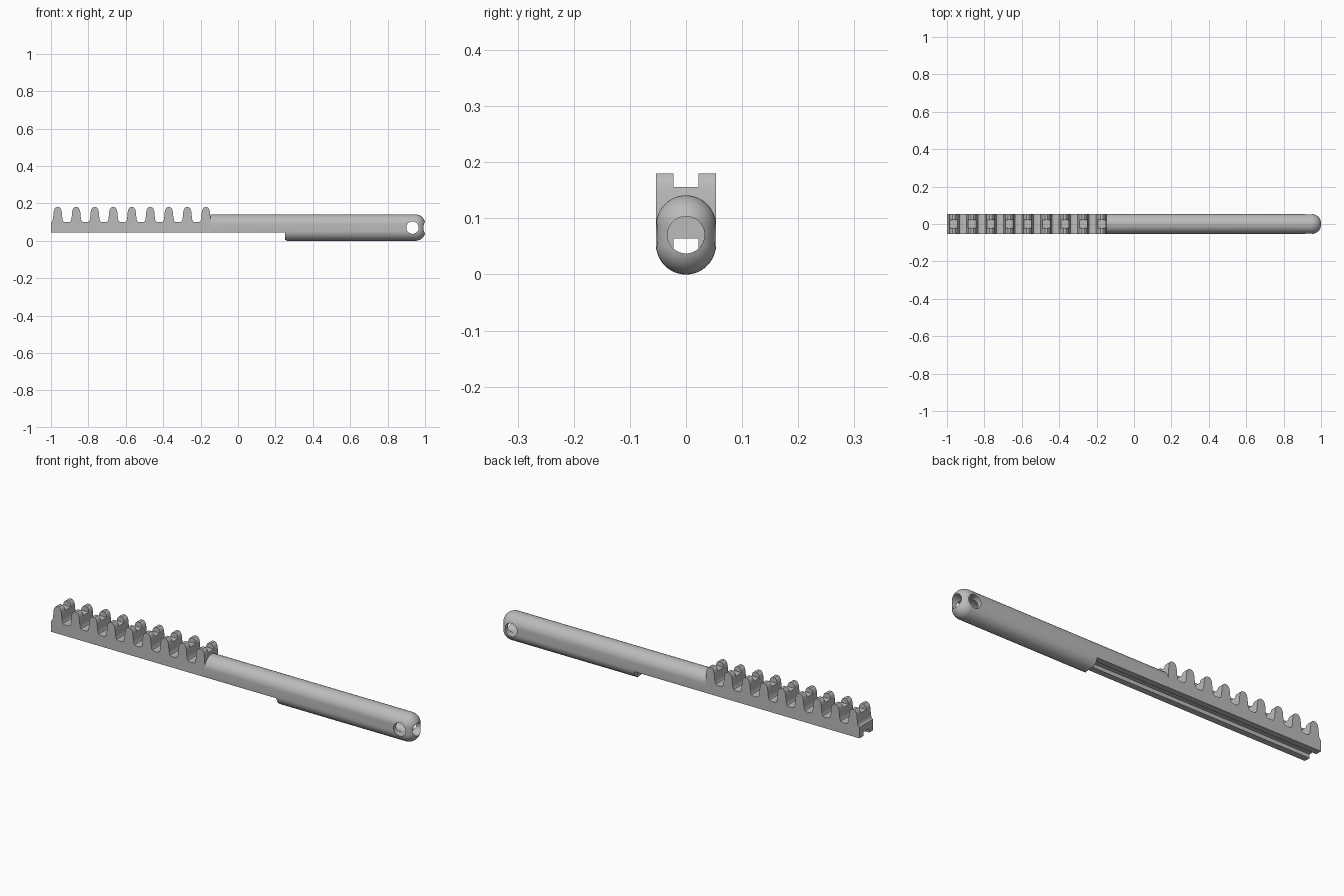
import bpy, bmesh, math
from mathutils import Matrix

cube = bpy.data.objects.get("Cube")
if cube:
    bpy.data.objects.remove(cube)

gray = bpy.data.materials.new("plain gray")
gray.use_nodes = True
gray.diffuse_color = (0.5, 0.5, 0.5, 1)
gray.node_tree.nodes["Principled BSDF"].inputs["Base Color"].default_value = (0.5, 0.5, 0.5, 1)

R = 0.0535            # half width of the bar
LOW, HIGH = R, 0.0875  # centres of the lower and upper rounding
MID = (LOW + HIGH) / 2
JOIN, STEP = -0.147, 0.25
BASE = 0.045          # underside of the rack


def finish(bm, name):
    bmesh.ops.recalc_face_normals(bm, faces=bm.faces)
    mesh = bpy.data.meshes.new(name)
    bm.to_mesh(mesh)
    bm.free()
    mesh.materials.append(gray)
    obj = bpy.data.objects.new(name, mesh)
    bpy.context.collection.objects.link(obj)
    return obj


def box(name, lo, hi):
    bm = bmesh.new()
    size = [b - a for a, b in zip(lo, hi)]
    centre = [(a + b) / 2 for a, b in zip(lo, hi)]
    bmesh.ops.create_cube(bm, size=1, matrix=Matrix.Translation(centre) @ Matrix.Diagonal((*size, 1)))
    return finish(bm, name)


def rod(name, centre, length, axis):
    bm = bmesh.new()
    turn = Matrix.Rotation(math.pi / 2, 4, axis)
    bmesh.ops.create_cone(bm, cap_ends=True, segments=48, radius1=0.033, radius2=0.033,
                          depth=length, matrix=Matrix.Translation(centre) @ turn)
    return finish(bm, name)


def cut(obj, cutters):
    bpy.context.view_layer.objects.active = obj
    for c in cutters:
        mod = obj.modifiers.new("cut", "BOOLEAN")
        mod.operation, mod.solver, mod.object = "DIFFERENCE", "EXACT", c
        bpy.ops.object.modifier_apply(modifier=mod.name)
        bpy.data.objects.remove(c)


def channel():
    return box("channel_cutter", (-1.1, -0.0225, -0.1), (STEP + 0.01, 0.0225, 0.064))


# Toothed rack: side outline with nine rounded teeth, pulled across the width
half = [(0.037, 0.1), (0.031, 0.103), (0.027, 0.11), (0.0245, 0.125), (0.0215, 0.155),
        (0.019, 0.166), (0.014, 0.175), (0.007, 0.18)]
tooth = [(-x, z) for x, z in half] + half[::-1]
centres = [-0.964 + 0.099 * i for i in range(9)]
outline = [(-1, BASE), (-1, 0.1)]
for c in centres:
    outline += [(c + x, z) for x, z in tooth if -1 < c + x < JOIN]
outline += [(JOIN, outline[-1][1] - 0.01), (JOIN, BASE)]
bm = bmesh.new()
face = bm.faces.new([bm.verts.new((x, -R, z)) for x, z in outline])
side = bmesh.ops.extrude_face_region(bm, geom=[face])["geom"]
bmesh.ops.translate(bm, vec=(0, 2 * R, 0), verts=[v for v in side if isinstance(v, bmesh.types.BMVert)])
rack = finish(bm, "toothed_rack")
cut(rack, [channel(), box("notch_cutter", (-1.1, -0.0225, 0.156), (0, 0.0225, 0.3))])

# Handle: tall rounded section with a domed end
bm = bmesh.new()
rings = [(JOIN, R)]
for i in range(12):
    a = math.radians(i * 7.8)
    rings.append((1.002 - R + R * math.sin(a), R * math.cos(a)))
loops = []
for x, r in rings:
    loop = []
    for centre, start in ((HIGH, 0), (LOW, math.pi)):
        for k in range(25):
            a = start + math.pi * k / 24
            loop.append(bm.verts.new((x, r * math.cos(a), centre + r * math.sin(a))))
    loops.append(loop)
for a, b in zip(loops, loops[1:]):
    for k in range(len(a)):
        n = (k + 1) % len(a)
        bm.faces.new((a[k], a[n], b[n], b[k]))
bm.faces.new(loops[0])
bm.faces.new(loops[-1])
handle = finish(bm, "handle")

# End bore, cross hole, open underside and its channel
cut(handle, [
    rod("bore_cutter", ((STEP + 1.1) / 2, 0, MID), 1.1 - STEP, "Y"),
    rod("cross_hole_cutter", (0.933, 0, MID), 0.3, "X"),
    box("underside_cutter", (-0.5, -0.1, -0.1), (STEP, 0.1, BASE)),
    channel(),
])

for obj in (rack, handle):
    bpy.ops.object.select_all(action="DESELECT")
    obj.select_set(True)
    bpy.context.view_layer.objects.active = obj
    bpy.ops.object.shade_smooth_by_angle(angle=math.radians(32))
